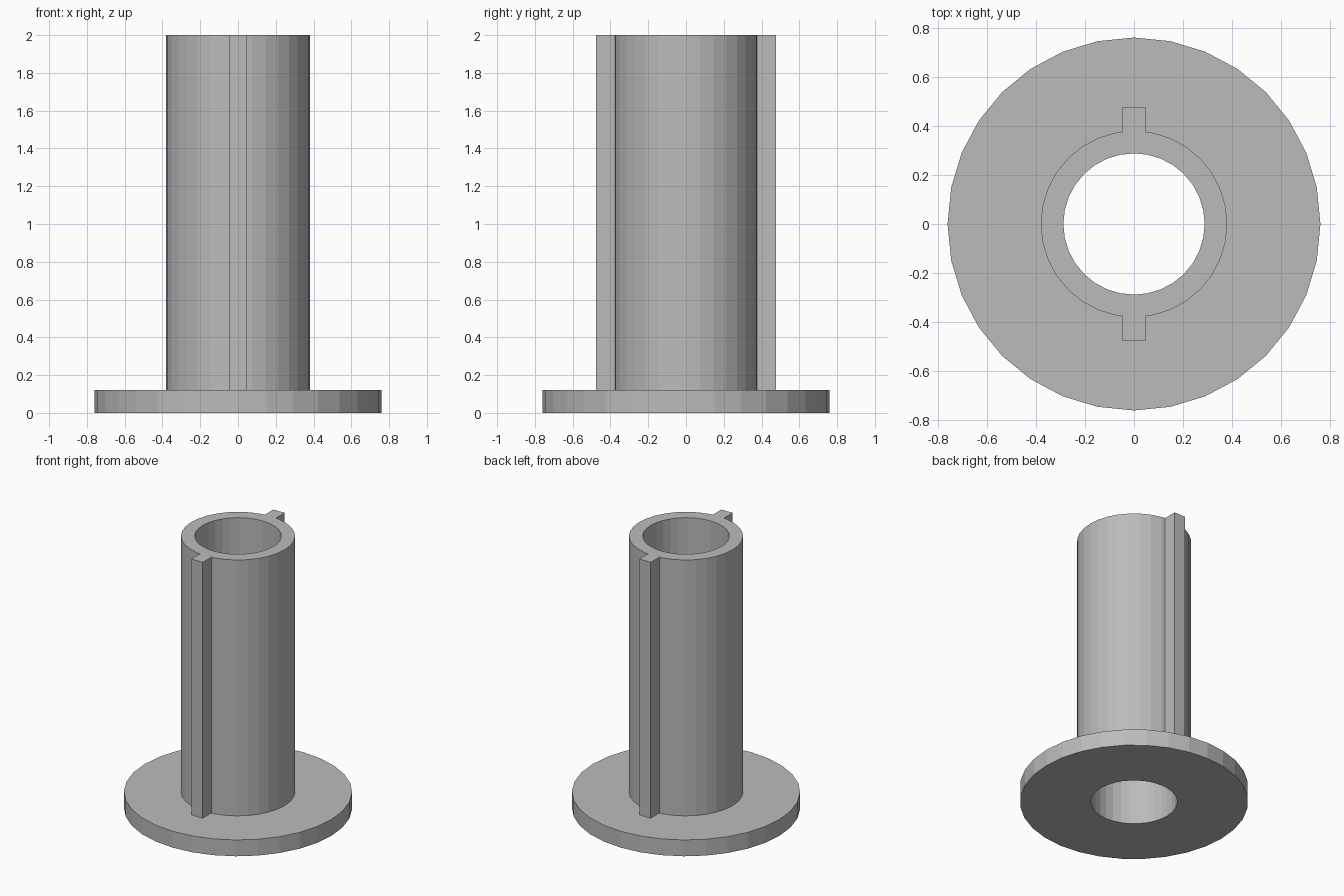
import bpy, bmesh, math
from mathutils import Matrix

cube = bpy.data.objects.get("Cube")
if cube:
    bpy.data.objects.remove(cube, do_unlink=True)

SIDES = 32
BORE, WALL, FLANGE = 0.288, 0.38, 0.76
FLANGE_TOP, HEIGHT = 0.12, 2.0
KEY_HALF, KEY_REACH = 0.046, 0.476

# Single plain grey finish
grey = bpy.data.materials.new("plain_grey")
grey.use_nodes = True
colour = (0.5, 0.5, 0.5, 1)
grey.diffuse_color = colour
grey.node_tree.nodes["Principled BSDF"].inputs["Base Color"].default_value = colour


def make_object(name, bm):
    bmesh.ops.recalc_face_normals(bm, faces=bm.faces)
    mesh = bpy.data.meshes.new(name)
    bm.to_mesh(mesh)
    bm.free()
    mesh.materials.append(grey)
    obj = bpy.data.objects.new(name, mesh)
    bpy.context.collection.objects.link(obj)
    return obj


# Flanged sleeve: one closed section revolved around z
profile = [(BORE, 0), (FLANGE, 0), (FLANGE, FLANGE_TOP),
           (WALL, FLANGE_TOP), (WALL, HEIGHT), (BORE, HEIGHT)]
bm = bmesh.new()
verts = [bm.verts.new((r, 0, z)) for r, z in profile]
edges = [bm.edges.new((verts[i - 1], verts[i])) for i in range(len(verts))]
bmesh.ops.spin(bm, geom=verts + edges, cent=(0, 0, 0), axis=(0, 0, 1),
               angle=math.tau, steps=SIDES, use_merge=True)
bmesh.ops.remove_doubles(bm, verts=bm.verts, dist=1e-4)
sleeve = make_object("flanged_sleeve", bm)

# Front and back key ribs, fused into the sleeve and flange
for name, side in (("front_key", -1), ("back_key", 1)):
    inner, bottom = (BORE + WALL) / 2, FLANGE_TOP / 2
    bm = bmesh.new()
    bmesh.ops.create_cube(bm, size=1, matrix=(
        Matrix.Translation((0, side * (inner + KEY_REACH) / 2, (bottom + HEIGHT) / 2))
        @ Matrix.Diagonal((2 * KEY_HALF, KEY_REACH - inner, HEIGHT - bottom, 1))))
    key = make_object(name, bm)
    key.hide_render = True
    union = sleeve.modifiers.new(name, "BOOLEAN")
    union.operation = "UNION"
    union.solver = "EXACT"
    union.object = key

# Apply the unions and drop the helper ribs
bpy.context.view_layer.objects.active = sleeve
sleeve.select_set(True)
for mod in list(sleeve.modifiers):
    helper = mod.object
    bpy.ops.object.modifier_apply(modifier=mod.name)
    bpy.data.objects.remove(helper, do_unlink=True)
